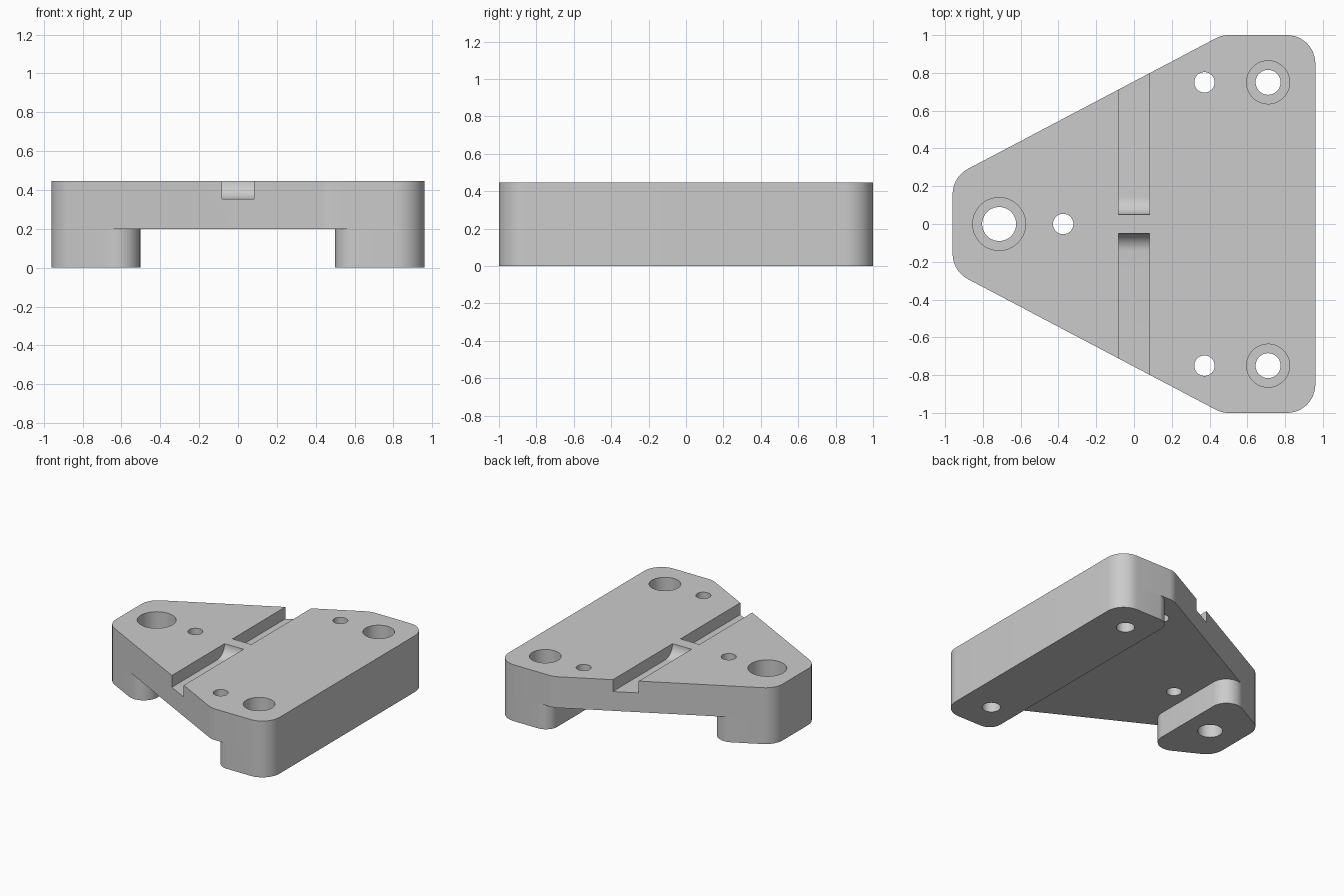
import bpy, bmesh, math
from mathutils import Vector

if "Cube" in bpy.data.objects:
    bpy.data.objects.remove(bpy.data.objects["Cube"], do_unlink=True)

TOP, STEP, FLOOR = 0.447, 0.20, 0.353    # plate top, foot top, groove floor
HALF_X = 0.96

grey = bpy.data.materials.new("machined grey")
grey.use_nodes = True
grey.diffuse_color = (0.6, 0.6, 0.6, 1)
grey.node_tree.nodes["Principled BSDF"].inputs["Base Color"].default_value = (0.6, 0.6, 0.6, 1)


def slant(x):
    """Half width of the plate along its tapering sides."""
    return 0.755 + 0.527 * x


def rounded(corners, steps=12):
    """Outline with every (x, y, radius) corner turned into an arc."""
    out = []
    pts = [Vector(c[:2]) for c in corners]
    for i, (x, y, r) in enumerate(corners):
        p = pts[i]
        a = (pts[i - 1] - p).normalized()
        b = (pts[(i + 1) % len(pts)] - p).normalized()
        half = a.angle(b) / 2
        centre = p + (a + b).normalized() * (r / math.sin(half))
        start = p + a * (r / math.tan(half)) - centre
        end = p + b * (r / math.tan(half)) - centre
        sweep = start.angle_signed(end)
        a0 = math.atan2(start.y, start.x)
        for k in range(steps + 1):
            t = a0 - sweep * k / steps
            out.append(centre + r * Vector((math.cos(t), math.sin(t))))
    return out


def prism(bm, points, move):
    """Closed solid from 3D points pushed along a vector."""
    face = bm.faces.new([bm.verts.new(p) for p in points])
    copy = bmesh.ops.extrude_face_region(bm, geom=[face], use_keep_orig=True)
    verts = [g for g in copy["geom"] if isinstance(g, bmesh.types.BMVert)]
    bmesh.ops.translate(bm, verts=verts, vec=move)


def turned(bm, x, y, profile, sides=48):
    """Solid of revolution about a vertical axis from (radius, z) pairs."""
    rings = [[bm.verts.new((x + r * math.cos(math.tau * k / sides),
                            y + r * math.sin(math.tau * k / sides), z))
              for k in range(sides)] for r, z in profile]
    for low, high in zip(rings, rings[1:]):
        for k in range(sides):
            n = (k + 1) % sides
            bm.faces.new((low[k], low[n], high[n], high[k]))
    bm.faces.new(rings[0][::-1])
    bm.faces.new(rings[-1])


def finish(bm, name):
    bmesh.ops.recalc_face_normals(bm, faces=bm.faces[:])
    mesh = bpy.data.meshes.new(name)
    bm.to_mesh(mesh)
    bm.free()
    obj = bpy.data.objects.new(name, mesh)
    bpy.context.collection.objects.link(obj)
    return obj


def block(name, corners, z0, z1):
    bm = bmesh.new()
    prism(bm, [(p.x, p.y, z0) for p in rounded(corners)], (0, 0, z1 - z0))
    obj = finish(bm, name)
    obj.data.materials.append(grey)
    return obj


# Cutter: counterbored bolt holes and small plain holes
bm = bmesh.new()
for x, y, r, bore in ((0.71, 0.75, 0.066, 0.114), (0.71, -0.75, 0.066, 0.114),
                      (-0.714, 0, 0.09, 0.14)):
    seat = TOP - 0.2
    turned(bm, x, y, [(r, -0.1), (r, seat), (bore, seat), (bore, 0.6)])
for x, y in ((0.373, 0.75), (0.373, -0.75), (-0.375, 0)):
    turned(bm, x, y, [(0.054, -0.1), (0.054, 0.6)])

# Cutter: two cross grooves with curved inner ends
depth = TOP - FLOOR
for side in (1, -1):
    path = [(0.05, 0.6), (1.2, 0.6), (1.2, FLOOR)]
    for k in range(13):
        t = math.pi / 2 * k / 12
        path.append((0.05 + depth * (1 - math.sin(t)), TOP - depth * math.cos(t)))
    prism(bm, [(-0.083, side * y, z) for y, z in path], (0.166, 0, 0))
cutter = finish(bm, "hole_and_groove_cutter")
cutter.hide_render = True

# Tapered plate
lx, cx = -HALF_X, (1 - 0.755) / 0.527
plate = block("plate", [(lx, -slant(lx), 0.15), (cx, -1, 0.15), (HALF_X, -1, 0.15),
                        (HALF_X, 1, 0.15), (cx, 1, 0.15), (lx, slant(lx), 0.15)], STEP, TOP)

# Long foot under the wide end
wide_foot = block("wide_foot", [(0.5, -1, 0.1), (HALF_X, -1, 0.15),
                                (HALF_X, 1, 0.15), (0.5, 1, 0.1)], 0, STEP)

# Tapered foot under the narrow end
ix = -0.503
narrow_foot = block("narrow_foot", [(lx, -slant(lx), 0.15), (ix, -slant(ix), 0.12),
                                    (ix, slant(ix), 0.12), (lx, slant(lx), 0.15)], 0, STEP)

# Cut every part, then smooth the arcs
for obj in (plate, wide_foot, narrow_foot):
    bpy.ops.object.select_all(action='DESELECT')
    obj.select_set(True)
    bpy.context.view_layer.objects.active = obj
    mod = obj.modifiers.new("holes", 'BOOLEAN')
    mod.operation, mod.solver, mod.object = 'DIFFERENCE', 'EXACT', cutter
    bpy.ops.object.modifier_apply(modifier=mod.name)
    bpy.ops.object.shade_smooth_by_angle(angle=math.radians(30))
bpy.data.objects.remove(cutter, do_unlink=True)
